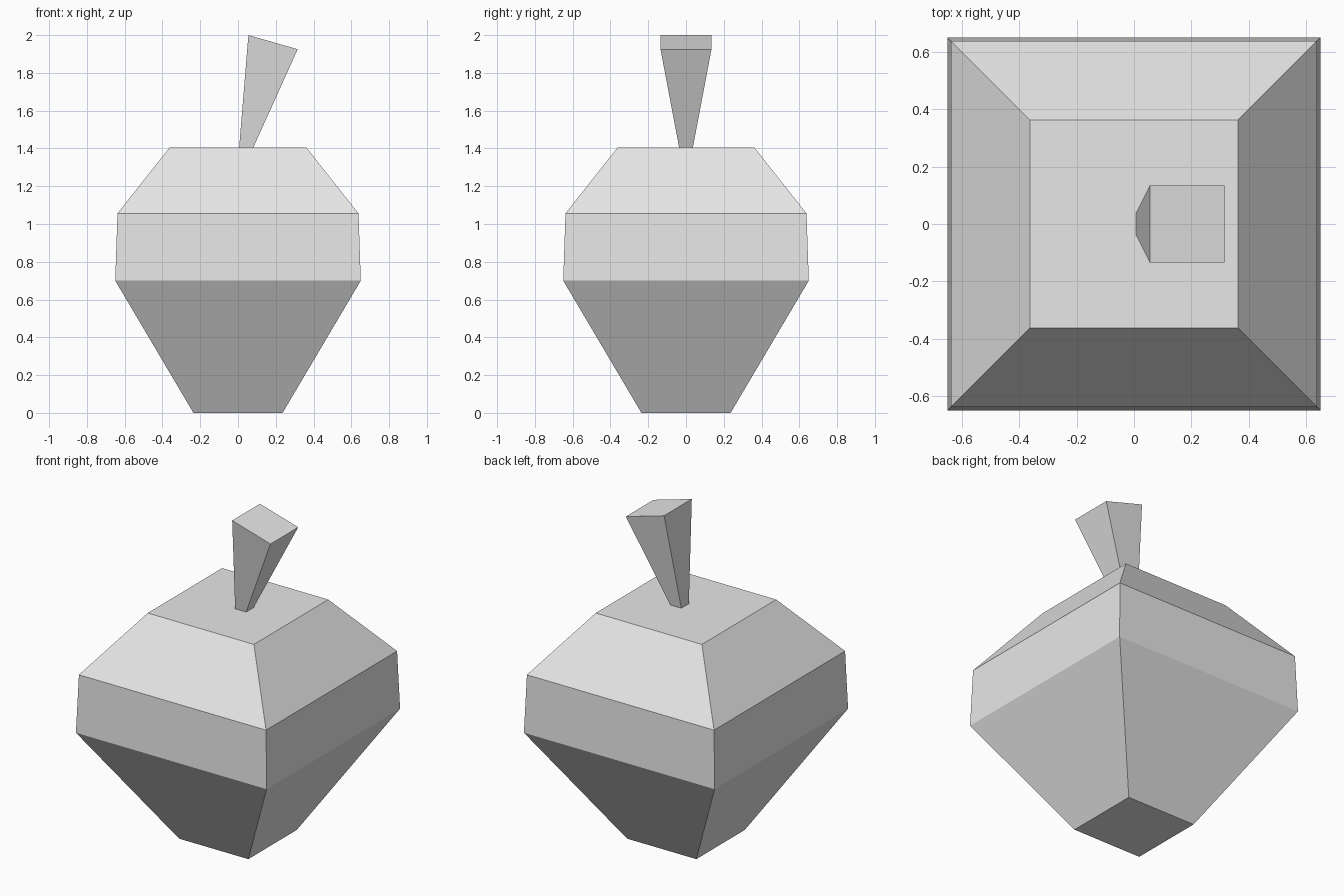
import bpy
import bmesh

# Remove the default cube
cube = bpy.data.objects.get("Cube")
if cube:
    bpy.data.objects.remove(cube, do_unlink=True)

GREY = (0.8, 0.8, 0.8, 1.0)
material = bpy.data.materials.new("light grey")
material.use_nodes = True
material.diffuse_color = GREY
material.node_tree.nodes["Principled BSDF"].inputs["Base Color"].default_value = GREY


def rectangle(x0, x1, half_y, z0, z1):
    """Four corners; z0 is the height on the x0 side, z1 on the x1 side."""
    return [(x0, -half_y, z0), (x1, -half_y, z1),
            (x1, half_y, z1), (x0, half_y, z0)]


def loft(name, rings):
    """Closed flat-shaded solid through a stack of rings."""
    bm = bmesh.new()
    loops = [[bm.verts.new(p) for p in ring] for ring in rings]
    for low, high in zip(loops, loops[1:]):
        for i in range(len(low)):
            j = (i + 1) % len(low)
            bm.faces.new((low[i], low[j], high[j], high[i]))
    bm.faces.new(loops[0][::-1])
    bm.faces.new(loops[-1])
    bmesh.ops.recalc_face_normals(bm, faces=bm.faces)
    mesh = bpy.data.meshes.new(name)
    bm.to_mesh(mesh)
    bm.free()
    mesh.materials.append(material)
    obj = bpy.data.objects.new(name, mesh)
    bpy.context.collection.objects.link(obj)
    return obj


# Fruit body: square rings as (half width, height)
profile = [(0.236, 0), (0.65, 0.70), (0.638, 1.056), (0.362, 1.405)]
loft("fruit_body", [rectangle(-w, w, w, z, z) for w, z in profile])

# Stem: leaning, flared upward, with a tilted top
loft("stem", [rectangle(0.006, 0.08, 0.036, 1.403, 1.403),
              rectangle(0.055, 0.316, 0.135, 2.0, 1.925)])
